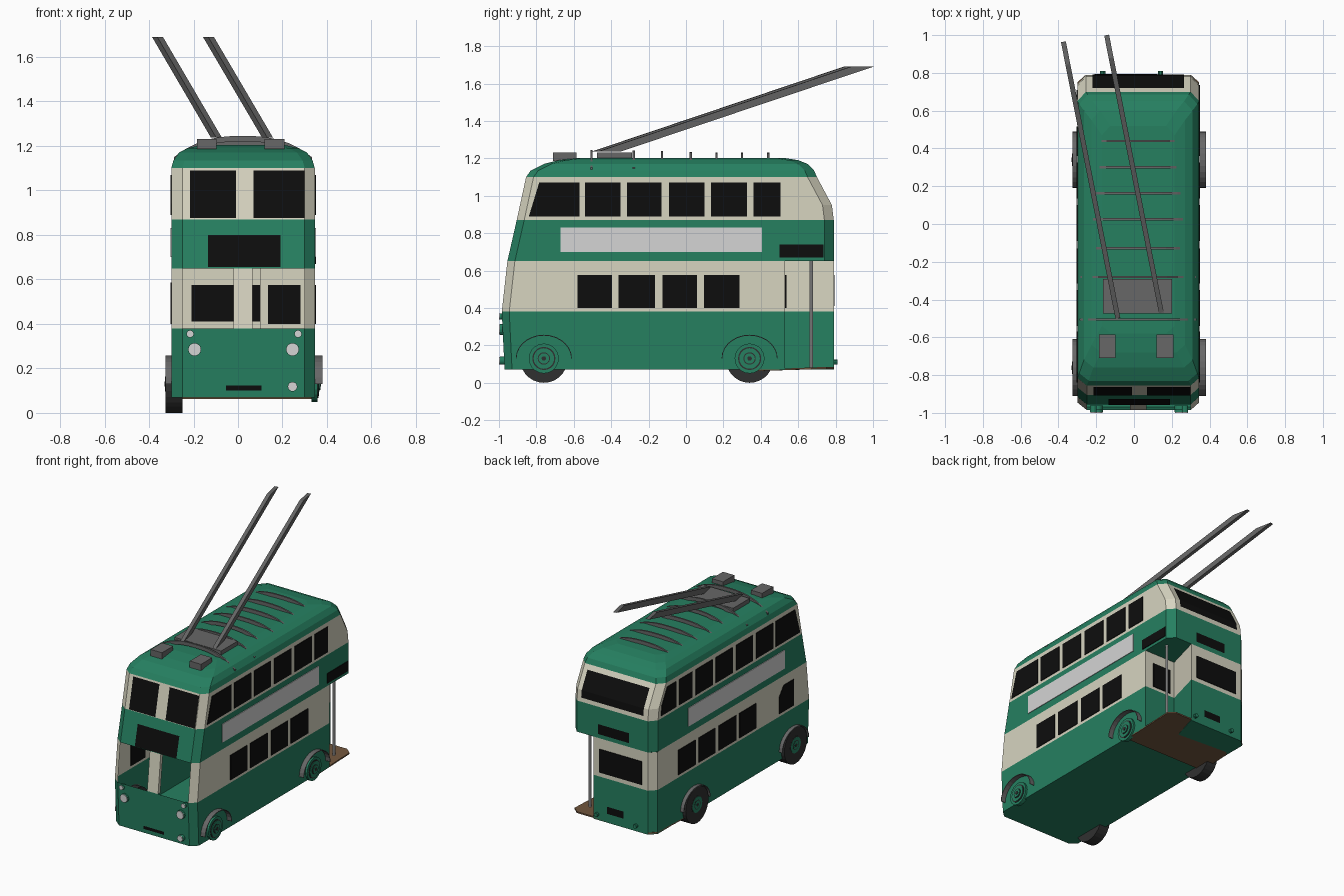
import bpy, bmesh, math
from mathutils import Vector

if "Cube" in bpy.data.objects:
    bpy.data.objects.remove(bpy.data.objects["Cube"])

def mat(name, r, g, b):
    m = bpy.data.materials.new(name)
    m.diffuse_color = (r, g, b, 1)
    m.use_nodes = True
    m.node_tree.nodes["Principled BSDF"].inputs["Base Color"].default_value = m.diffuse_color
    return m

GREEN = mat("green paint", 0.019, 0.215, 0.118)
CREAM = mat("cream paint", 0.68, 0.66, 0.53)
BLACK = mat("black glass", 0.004, 0.004, 0.004)
GREY = mat("dark grey metal", 0.135, 0.135, 0.135)
PALE = mat("pale grey", 0.66, 0.66, 0.66)
TYRE = mat("tyre rubber", 0.03, 0.03, 0.03)
BROWN = mat("brown floor", 0.17, 0.095, 0.048)

def make(name, verts, faces, mats, idx=None, fix=True):
    me = bpy.data.meshes.new(name)
    me.from_pydata([tuple(v) for v in verts], [], faces)
    for m in mats:
        me.materials.append(m)
    if idx:
        me.polygons.foreach_set("material_index", idx)
    if fix:
        bm = bmesh.new()
        bm.from_mesh(me)
        bmesh.ops.recalc_face_normals(bm, faces=bm.faces)
        bm.to_mesh(me)
        bm.free()
    ob = bpy.data.objects.new(name, me)
    bpy.context.collection.objects.link(ob)
    return ob

def prism(name, a, b, m):
    """Solid between two matching polygons."""
    n = len(a)
    faces = [tuple(range(n))[::-1], tuple(range(n, 2 * n))]
    faces += [(i, (i + 1) % n, n + (i + 1) % n, n + i) for i in range(n)]
    return make(name, list(a) + list(b), faces, [m])

def box(name, x0, x1, y0, y1, z0, z1, m):
    q = [(x0, y0), (x1, y0), (x1, y1), (x0, y1)]
    return prism(name, [(x, y, z0) for x, y in q], [(x, y, z1) for x, y in q], m)

def disc(name, axis, c, r, d0, d1, m, n=20):
    """Cylinder along axis x (0), y (1) or z (2), spanning d0..d1 on it."""
    def ring(d):
        pts = []
        for i in range(n):
            t = 2 * math.pi * i / n
            p = [c[0] + r * math.cos(t), c[1] + r * math.sin(t)]
            p.insert(axis, d)
            pts.append(p)
        return pts
    return prism(name, ring(d0), ring(d1), m)

def loft(name, rings, colours, mats, skip=(), caps=(True, True)):
    n = len(rings[0])
    verts = [v for r in rings for v in r]
    faces, idx = [], []
    for k in range(len(rings) - 1):
        for i in range(n):
            if (k, i) in skip:
                continue
            j = (i + 1) % n
            faces.append((k * n + i, k * n + j, (k + 1) * n + j, (k + 1) * n + i))
            idx.append(colours[k])
    if caps[0]:
        faces.append(tuple(range(n))[::-1]); idx.append(0)
    if caps[1]:
        faces.append(tuple(range(len(verts) - n, len(verts)))); idx.append(0)
    return make(name, verts, faces, mats, idx)

L, R = -0.30, 0.345
FRONT = [(0.07, -0.97), (0.38, -0.985), (0.65, -0.955), (0.87, -0.905), (1.10, -0.855)]
REAR = [(0.07, 0.79), (0.87, 0.79), (0.95, 0.78), (1.10, 0.70)]

def at(prof, z):
    for (z0, y0), (z1, y1) in zip(prof, prof[1:]):
        if z <= z1:
            return y0 + (y1 - y0) * (z - z0) / (z1 - z0)
    return prof[-1][1]

# Lower deck shell, with open windscreen and notched rear entrance
def low_ring(z):
    f = at(FRONT, z)
    return [(x, y, z) for x, y in [(L + .05, f), (R - .045, f), (R, f + .04), (R, .53), (.10, .53),
            (.17, .79), (L + .045, .79), (L, .745), (L, f + .04)]]
loft("lower_body", [low_ring(z) for z in (0.07, 0.38, 0.65)], [0, 1], [GREEN, CREAM],
     skip={(1, 0)}, caps=(True, False))

# Upper deck shell and rounded roof
def up_ring(z, inset, f, b):
    l, r = L + inset, R - inset
    return [(x, y, z) for x, y in [(l + .05, f), (r - .045, f), (r, f + .04), (r, b - .05),
            (r - .045, b), (l + .045, b), (l, b - .05), (l, f + .04)]]
levels = [(z, 0, at(FRONT, z), at(REAR, z)) for z in (0.65, 0.87, 0.95, 1.10)]
levels += [(1.135, .01, -.83, .685), (1.17, .035, -.76, .65), (1.19, .075, -.68, .60), (1.203, .13, -.58, .52)]
loft("upper_body_and_roof", [up_ring(*l) for l in levels], [0, 1, 1, 0, 0, 0, 0], [GREEN, CREAM])

# Windscreen pillar and entrance floor
prism("windscreen_pillar", [(x, at(FRONT, .38) + d, .38) for x, d in ((-.02, 0), (.065, 0), (.065, .025), (-.02, .025))],
      [(x, at(FRONT, .65) + d, .65) for x, d in ((-.02, 0), (.065, 0), (.065, .025), (-.02, .025))], CREAM)
plan = [(L, .34), (R, .34), (R, .75), (R - .045, .79), (L + .045, .79), (L, .75)]
prism("platform_floor", [(x, y, .062 if y < .5 else .075) for x, y in plan],
      [(x, y, .069 if y < .5 else .085) for x, y in plan], BROWN)
disc("grab_pole", 2, (.28, .67), .009, .075, .65, PALE, 10)

# Flat plates on the side walls: polygon given as (y, z)
def side_plate(name, side, poly, m=BLACK):
    x = R if side > 0 else L
    prism(name, [(x - .0045, y, z) for y, z in poly], [(x + .0045, y, z) for y, z in poly], m)

def rect(y0, y1, z0, z1):
    return [(y0, z0), (y1, z0), (y1, z1), (y0, z1)]

for s in (-1, 1):
    side_plate("upper_front_side_window", s, [(-.84, .89), (-.57, .89), (-.57, 1.07), (-.785, 1.07)])
    for y0, y1 in ((-.54, -.35), (-.315, -.13), (-.09, .10), (.135, .325), (.36, .505)):
        side_plate("upper_side_window", s, rect(y0, y1, .89, 1.07))
    shift = 0 if s > 0 else .23
    for y0, y1 in ((-.58, -.395), (-.36, -.165), (-.125, .06), (.095, .285)):
        side_plate("lower_side_window", s, rect(y0 + shift, y1 + shift, .40, .575))
    side_plate("side_panel", s, rect(-.67, .405, .70, .83), PALE)
side_plate("side_sign", 1, rect(.50, .735, .67, .74))
side_plate("upper_rear_side_window", -1, [(.54, .89), (.71, .89), (.70, .96), (.64, 1.07), (.54, 1.07)])
side_plate("cab_door_window", -1, [(-.77, .40), (-.61, .40), (-.61, .52), (-.66, .585), (-.77, .585)])

# Flat plates following the front or rear profile, row by row
def end_plate(name, prof, x0, x1, zs, d, m=BLACK):
    verts = [(x, at(prof, z) + d, z) for z in zs for x in (x0, x1)]
    fs = [(2 * i, 2 * i + 1, 2 * i + 3, 2 * i + 2) for i in range(len(zs) - 1)]
    if d > 0:
        fs = [f[::-1] for f in fs]
    make(name, verts, fs, [m], fix=False)

end_plate("upper_front_window_left", FRONT, -.215, -.01, (.875, 1.09), -.005)
end_plate("upper_front_window_right", FRONT, .07, .30, (.875, 1.09), -.005)
end_plate("front_sign", FRONT, -.135, .19, (.655, .80), -.005)
end_plate("front_number_plate", FRONT, -.055, .105, (.10, .122), -.005)
end_plate("upper_rear_window", REAR, -.22, .265, (.90, .95, 1.07), .005)
end_plate("rear_sign", REAR, -.11, .13, (.68, .75), .005)
end_plate("rear_number_plate", REAR, -.07, .06, (.135, .185), .005)
box("lower_rear_window", -.21, .125, .7855, .7945, .41, .575, BLACK)
box("entrance_window", .135, .28, .529, .536, .40, .575, BLACK)

# Front lamps and rear lamps
for x, z, r in ((-.195, .285, .03), (.245, .285, .03), (.245, .118, .022), (-.215, .355, .017), (.27, .355, .017)):
    disc("lamp_housing", 1, (x, z), r, -.96, -.994, GREEN, 14)
    disc("lamp_lens", 1, (x, z), r * .93, -.994, -1.0, PALE, 14)
for x in (-.165, .14):
    disc("rear_lamp", 1, (x, .11), .014, .78, .81, GREEN, 10)

# Wheels: stepped hubs and arches on both sides, tyres on the left
for y in (-.76, .34):
    disc("tyre", 0, (y, .127), .127, -.325, -.25, TYRE, 28)
    for s, x in ((-1, -.322), (1, .35)):
        for r, d, m in ((.08, .008, GREEN), (.062, .011, TYRE), (.055, .014, GREEN),
                        (.033, .017, TYRE), (.028, .020, GREEN), (.012, .023, TYRE)):
            disc("wheel_hub", 0, (y, .13), r, x - s * .02, x + s * d * (.35 if s < 0 else 1), m)
        x0, x1 = (L, -.325) if s < 0 else (R, .38)
        arc = [math.pi * i / 14 for i in range(15)]
        outer = [(y + .15 * math.cos(t), .13 + .127 * math.sin(t)) for t in arc]
        inner = [(y + .146 * math.cos(t), .13 + .122 * math.sin(t)) for t in reversed(arc)]
        prism("wheel_arch", [(x0, a, b) for a, b in outer + inner],
              [(x1, a, b) for a, b in outer + inner], GREY)

# Curved roof ribs, wider towards the front
for y, w, top in ((-.505, .31, 1.245), (-.28, .305, 1.243), (-.128, .295, 1.24), (.025, .255, 1.233),
                  (.163, .25, 1.23), (.30, .24, 1.23), (.44, .235, 1.23)):
    low = 1.15 if w > .29 else 1.185
    us = [-1 + i / 6 for i in range(13)]
    up = [(.022 + w * u, low + (top - low) * (1 - abs(u) ** 2.6)) for u in us]
    down = [(x, z - .025) for x, z in reversed(up)]
    prism("roof_rib", [(x, y - .006, z) for x, z in up + down], [(x, y + .006, z) for x, z in up + down], GREY)

# Roof gear and the two collector poles
box("pole_base", -.165, .20, -.475, -.29, 1.19, 1.232, GREY)
for x in (-.185, .12):
    box("roof_box", x, x + .088, -.71, -.585, 1.185, 1.23, GREY)
for a, b in (((-.097, -.44, 1.237), (-.362, .905, 1.69)), ((.133, -.41, 1.237), (-.133, .94, 1.69))):
    a, b = Vector(a), Vector(b)
    along = Vector((b.x - a.x, b.y - a.y, 0)).normalized()
    across = Vector((-along.y, along.x, 0))
    sec = [along * u * .061 + across * v * .013 for u, v in ((-1, -1), (1, -1), (1, 1), (-1, 1))]
    prism("collector_pole", [a + s for s in sec], [b + s for s in sec], GREY)
